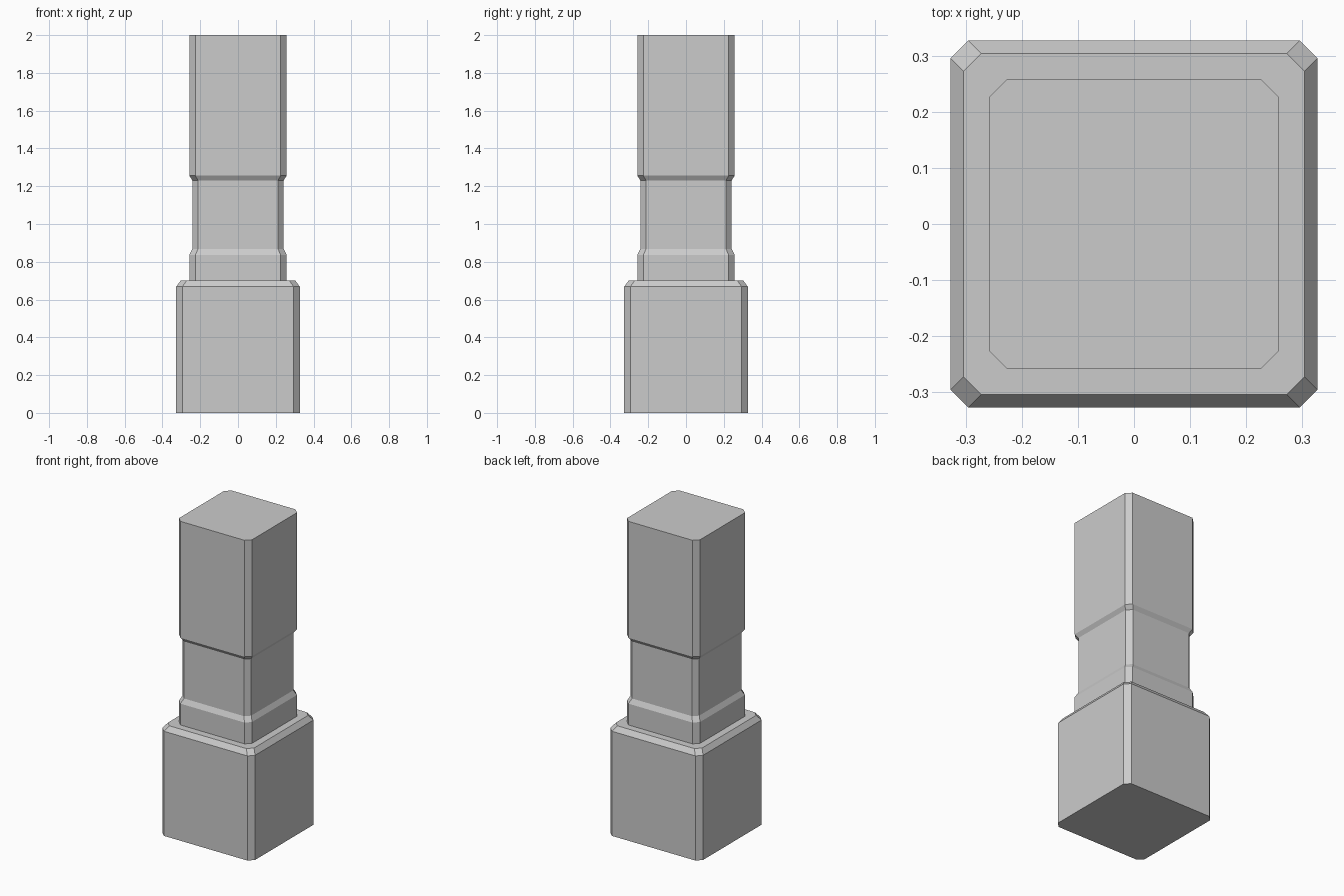
import bpy
import bmesh

if "Cube" in bpy.data.objects:
    bpy.data.objects.remove(bpy.data.objects["Cube"])


def chamfered_square(bm, half, cut, z):
    """Ring of eight vertices: a square with cut corners."""
    a, b = half, half - cut
    points = [(a, -b), (a, b), (b, a), (-b, a), (-a, b), (-a, -b), (-b, -a), (b, -a)]
    return [bm.verts.new((x, y, z)) for x, y in points]


def build_post(name, profile):
    """Stack chamfered rings (half width, corner cut, height) into a solid."""
    bm = bmesh.new()
    rings = [chamfered_square(bm, *level) for level in profile]
    for low, high in zip(rings, rings[1:]):
        for i in range(8):
            j = (i + 1) % 8
            bm.faces.new((low[i], low[j], high[j], high[i]))
    bm.faces.new(rings[0][::-1])
    bm.faces.new(rings[-1])
    bmesh.ops.recalc_face_normals(bm, faces=bm.faces)
    mesh = bpy.data.meshes.new(name)
    bm.to_mesh(mesh)
    bm.free()
    obj = bpy.data.objects.new(name, mesh)
    bpy.context.collection.objects.link(obj)
    return obj


# Whole post: wide plinth, flat ledge, recessed neck and tall upper block
build_post("square_post", [
    (0.327, 0.032, 0.0),
    (0.327, 0.032, 0.668),
    (0.304, 0.032, 0.70),
    (0.258, 0.032, 0.70),
    (0.258, 0.032, 0.836),
    (0.242, 0.030, 0.867),
    (0.242, 0.030, 1.231),
    (0.258, 0.032, 1.256),
    (0.258, 0.032, 2.0),
])
